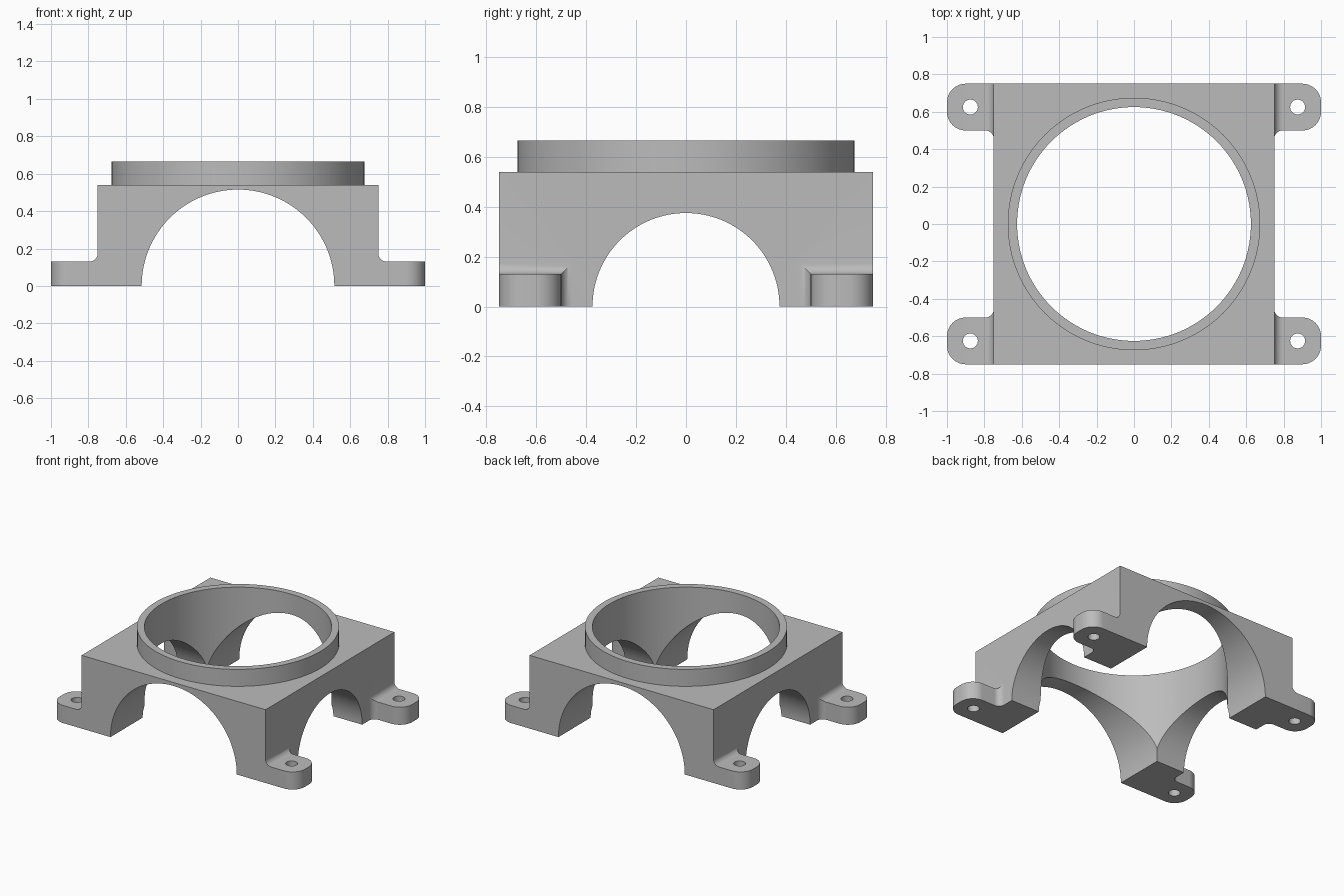
import bpy, bmesh, math
from mathutils import Matrix

cube = bpy.data.objects.get("Cube")
if cube:
    bpy.data.objects.remove(cube, do_unlink=True)

# One plain grey material
grey = bpy.data.materials.new("plain_grey")
grey.use_nodes = True
colour = (0.5, 0.5, 0.5, 1)
grey.diffuse_color = colour
grey.node_tree.nodes["Principled BSDF"].inputs["Base Color"].default_value = colour

HALF, DECK, TOP = 0.75, 0.54, 0.665      # body half width, deck height, collar top
FOOT_IN, FOOT_TOP, FOOT_END = 0.5, 0.13, 1.0
FILLET, CORNER = 0.045, 0.1


def finish(name, bm):
    bmesh.ops.recalc_face_normals(bm, faces=bm.faces)
    mesh = bpy.data.meshes.new(name)
    bm.to_mesh(mesh)
    bm.free()
    mesh.materials.append(grey)
    obj = bpy.data.objects.new(name, mesh)
    bpy.context.collection.objects.link(obj)
    return obj


def box(name, size, centre):
    bm = bmesh.new()
    bmesh.ops.create_cube(bm, size=1)
    bmesh.ops.scale(bm, vec=size, verts=bm.verts)
    bmesh.ops.translate(bm, vec=centre, verts=bm.verts)
    return finish(name, bm)


def cylinder(name, radius, length, centre, axis="Z", sides=128):
    bm = bmesh.new()
    bmesh.ops.create_cone(bm, cap_ends=True, segments=sides,
                          radius1=radius, radius2=radius, depth=length)
    turn = {"X": Matrix.Rotation(math.pi / 2, 4, "Y"),
            "Y": Matrix.Rotation(math.pi / 2, 4, "X"),
            "Z": Matrix.Identity(4)}[axis]
    bmesh.ops.transform(bm, matrix=Matrix.Translation(centre) @ turn, verts=bm.verts)
    return finish(name, bm)


def foot(name, sx, sy, steps=12):
    """Rectangles lofted outwards: flared at the wall, rounded at the end."""
    sections = []
    for i in range(steps + 1):
        a = i / steps * math.pi / 2
        flare = FILLET * (1 - math.sin(a))
        sections.append((HALF + FILLET * (1 - math.cos(a)),
                         FOOT_IN - flare, HALF, FOOT_TOP + flare))
    for i in range(steps + 1):
        a = i / steps * math.pi / 2
        inset = CORNER * (1 - math.cos(a))
        sections.append((FOOT_END - CORNER * (1 - math.sin(a)),
                         FOOT_IN + inset, HALF - inset, FOOT_TOP))
    bm = bmesh.new()
    loops = [[bm.verts.new((sx * x, sy * y, z))
              for y, z in ((y0, 0), (y1, 0), (y1, top), (y0, top))]
             for x, y0, y1, top in sections]
    for a, b in zip(loops, loops[1:]):
        for k in range(4):
            n = (k + 1) % 4
            bm.faces.new((a[k], a[n], b[n], b[k]))
    bm.faces.new(loops[0])
    bm.faces.new(loops[-1])
    return finish(name, bm)


def combine(target, helper, operation):
    helper.hide_render = True
    mod = target.modifiers.new(helper.name, "BOOLEAN")
    mod.operation, mod.solver, mod.object = operation, "EXACT", helper
    bpy.context.view_layer.objects.active = target
    bpy.ops.object.modifier_apply(modifier=mod.name)
    bpy.data.objects.remove(helper, do_unlink=True)


# Square body with a round collar on its deck
bracket = box("mounting_bracket", (2 * HALF, 2 * HALF, DECK), (0, 0, DECK / 2))
combine(bracket, cylinder("collar", 0.675, TOP - 0.5, (0, 0, (TOP + 0.5) / 2)), "UNION")

# Four mounting feet
corners = [(sx, sy) for sx in (-1, 1) for sy in (-1, 1)]
for sx, sy in corners:
    combine(bracket, foot("foot", sx, sy), "UNION")

# Bore, front and side arches, screw holes
combine(bracket, cylinder("bore", 0.625, 3, (0, 0, 0)), "DIFFERENCE")
combine(bracket, cylinder("front_arch", 0.515, 3, (0, 0, 0), "Y"), "DIFFERENCE")
combine(bracket, cylinder("side_arch", 0.375, 3, (0, 0, 0), "X"), "DIFFERENCE")
for sx, sy in corners:
    hole = cylinder("screw_hole", 0.04, 1, (sx * 0.875, sy * 0.625, 0), sides=32)
    combine(bracket, hole, "DIFFERENCE")

# Smooth curves, crisp edges
bpy.ops.object.select_all(action="DESELECT")
bracket.select_set(True)
bpy.context.view_layer.objects.active = bracket
bpy.ops.object.shade_smooth_by_angle(angle=math.radians(30))
